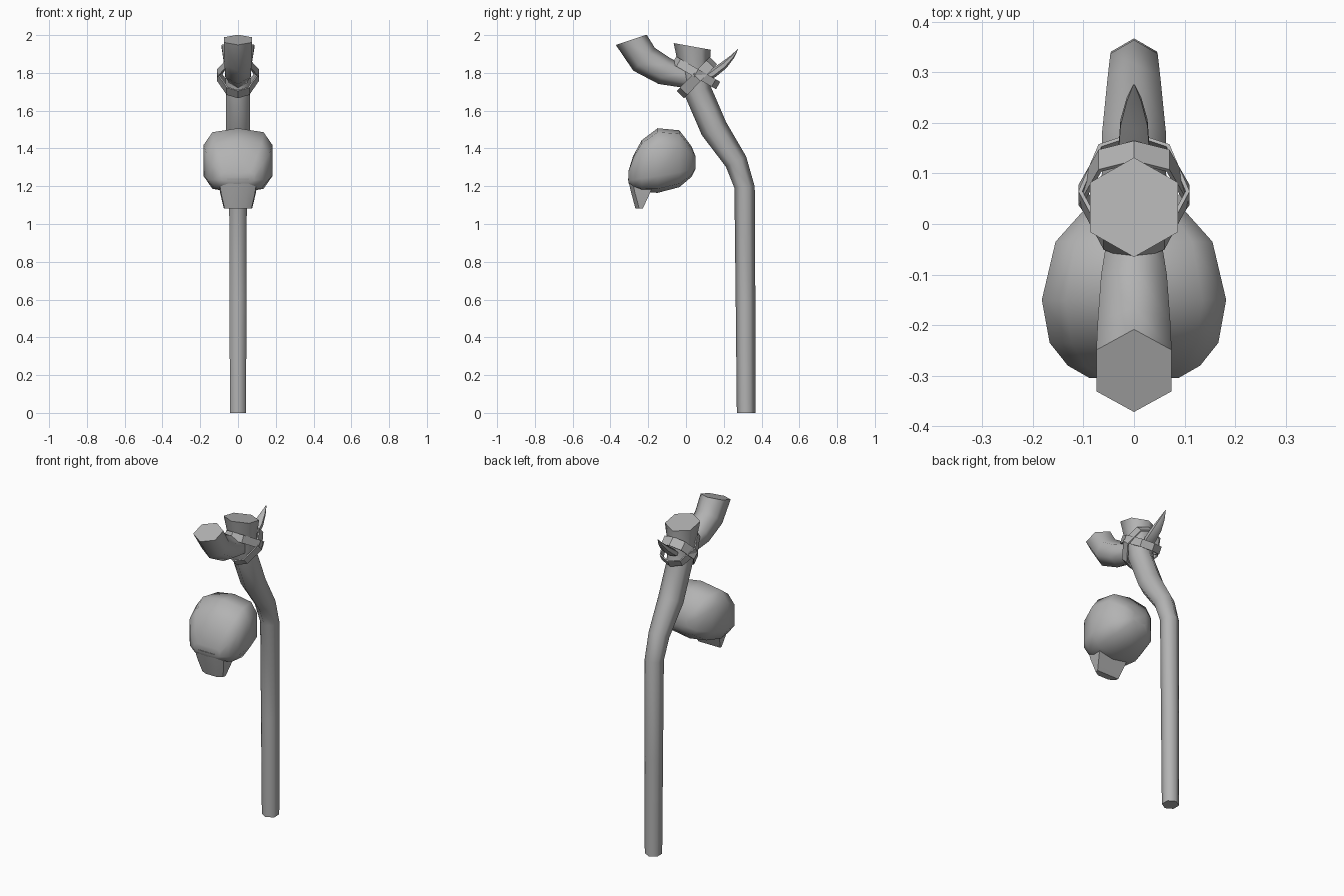
import bpy, bmesh, math
from mathutils import Vector

cube = bpy.data.objects.get("Cube")
if cube:
    bpy.data.objects.remove(cube, do_unlink=True)

grey = bpy.data.materials.new("plain_grey")
grey.use_nodes = True
COLOUR = (0.45, 0.45, 0.45, 1)
grey.diffuse_color = COLOUR
grey.node_tree.nodes["Principled BSDF"].inputs["Base Color"].default_value = COLOUR


def make(name, bm, smooth=66):
    """Turn a bmesh into an object, smooth up to the given angle."""
    bmesh.ops.recalc_face_normals(bm, faces=bm.faces)
    mesh = bpy.data.meshes.new(name)
    bm.to_mesh(mesh)
    bm.free()
    mesh.materials.append(grey)
    obj = bpy.data.objects.new(name, mesh)
    bpy.context.collection.objects.link(obj)
    bpy.ops.object.select_all(action="DESELECT")
    obj.select_set(True)
    bpy.context.view_layer.objects.active = obj
    if smooth:
        bpy.ops.object.shade_smooth_by_angle(angle=math.radians(smooth))
    return obj


def loft(bm, rings):
    """Skin closed rings of points and cap both ends."""
    loops = [[bm.verts.new(p) for p in ring] for ring in rings]
    n = len(loops[0])
    for a, b in zip(loops, loops[1:]):
        for i in range(n):
            j = (i + 1) % n
            bm.faces.new((a[i], a[j], b[j], b[i]))
    bm.faces.new(loops[0])
    bm.faces.new(loops[-1])


def tube(name, path, sides=6, flat=1.0, tilt_ends=None):
    """Tube along (y, z, radius) stations lying in the x = 0 plane."""
    pts = [Vector((0, y, z)) for y, z, r in path]
    rings = []
    for i, (y, z, r) in enumerate(path):
        tangent = (pts[min(i + 1, len(pts) - 1)] - pts[max(i - 1, 0)]).normalized()
        if tilt_ends and i == len(path) - 1:
            tangent = Vector(tilt_ends).normalized()
        normal = tangent.cross(Vector((1, 0, 0)))
        rings.append([
            pts[i] + normal * r * flat * math.cos(k * math.tau / sides)
            + Vector((r * math.sin(k * math.tau / sides), 0, 0))
            for k in range(sides)])
    bm = bmesh.new()
    loft(bm, rings)
    return make(name, bm)


# Crooked shaft and its forked branch
tube("shaft", [(.318, 0, .049), (.315, .6, .052), (.31, 1.195, .054),
               (.265, 1.33, .06), (.148, 1.505, .073), (.064, 1.70, .073),
               (.045, 1.82, .08), (.033, 1.94, .1)], tilt_ends=(0, .18, 1))
tube("branch", [(.06, 1.77, .04), (.0, 1.775, .055), (-.115, 1.81, .075),
                (-.222, 1.872, .083), (-.29, 1.975, .086)],
     tilt_ends=(0, -.33, 1))


# Crossed straps lashing the fork
def strap(name, front, back, width):
    f, b = Vector((0, *front)), Vector((0, *back))
    mid, half = (f + b) / 2, (b - f) / 2
    across = half.cross(Vector((1, 0, 0))).normalized() * width / 2
    side = [(0, -1), (.06, -.8), (.11, 0), (.07, .8), (0, 1)]
    outline = side + [(-x, t) for x, t in side[-2:0:-1]]
    bm = bmesh.new()
    pairs = []
    for x, t in outline:
        p = mid + half * t + Vector((x, 0, 0))
        pairs.append((bm.verts.new(p - across), bm.verts.new(p + across)))
    for a, c in zip(pairs, pairs[1:] + pairs[:1]):
        bm.faces.new((a[0], c[0], c[1], a[1]))
    obj = make(name, bm, smooth=0)
    solid = obj.modifiers.new("thickness", "SOLIDIFY")
    solid.thickness = .008


strap("rising_strap", (-.03, 1.685), (.145, 1.865), .055)
strap("falling_strap", (-.063, 1.867), (.17, 1.733), .045)

# Pointed loose end of the lashing
tube("strap_tip", [(.09, 1.765, .02), (.14, 1.795, .036), (.20, 1.84, .031),
                   (.245, 1.885, .017), (.275, 1.925, .002)], sides=6, flat=.65)


# Skull: rounded cross-sections from back to brow
def section(y, low, high, half_width, sides=10):
    def bulge(v):
        return math.copysign(abs(v) ** .62, v) if abs(v) > 1e-6 else 0
    centre, half = (low + high) / 2, (high - low) / 2
    return [Vector((half_width * bulge(math.sin(k * math.tau / sides)), y,
                    centre + half * bulge(math.cos(k * math.tau / sides))))
            for k in range(sides)]


bm = bmesh.new()
loft(bm, [section(*s) for s in (
    (.05, 1.29, 1.36, .05), (.03, 1.25, 1.41, .10), (-.035, 1.195, 1.496, .16),
    (-.15, 1.165, 1.507, .188), (-.235, 1.17, 1.443, .172),
    (-.28, 1.19, 1.36, .135), (-.305, 1.215, 1.28, .09))])
make("skull", bm, smooth=80)

# Upper jaw tapering down below the face
bm = bmesh.new()
loft(bm, [[Vector((sx * w, y, z)) for sx, y in
           ((-1, back), (-.95, front + .02), (-.5, front), (.5, front), (.95, front + .02), (1, back))]
          for z, front, back, w in ((1.24, -.308, -.16, .105), (1.165, -.29, -.19, .095),
                                    (1.083, -.268, -.228, .075))])
make("jaw", bm, smooth=50)
